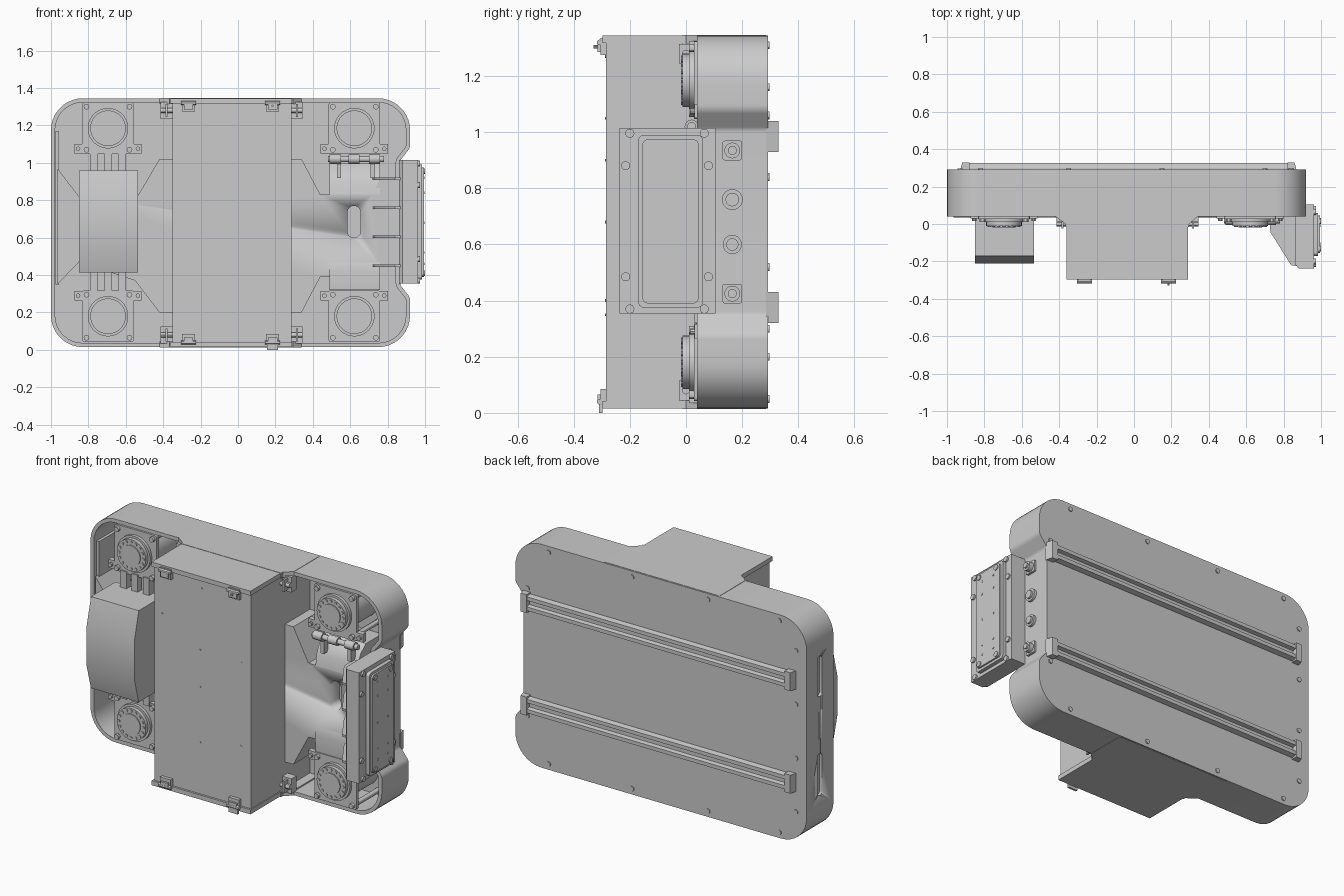
import bpy, bmesh, math
from mathutils import Vector, Matrix

if "Cube" in bpy.data.objects:
    bpy.data.objects.remove(bpy.data.objects["Cube"])

MID = 0.68  # mid height of the casing


def prism(bm, pts, a, b, axis):
    """Extrude a 2D outline along an axis: x->(y,z), y->(x,z), z->(x,y)."""
    def at(p, d):
        return {'x': (d, p[0], p[1]), 'y': (p[0], d, p[1]), 'z': (p[0], p[1], d)}[axis]
    lo = [bm.verts.new(at(p, a)) for p in pts]
    hi = [bm.verts.new(at(p, b)) for p in pts]
    bm.faces.new(lo)
    bm.faces.new(hi[::-1])
    n = len(pts)
    for i in range(n):
        bm.faces.new((lo[i], hi[i], hi[(i + 1) % n], lo[(i + 1) % n]))


def box(bm, x0, x1, y0, y1, z0, z1):
    prism(bm, [(x0, y0), (x1, y0), (x1, y1), (x0, y1)], z0, z1, 'z')


def cyl(bm, u, v, r, a, b, axis, seg=24):
    prism(bm, [(u + r * math.cos(2 * math.pi * i / seg), v + r * math.sin(2 * math.pi * i / seg))
               for i in range(seg)], a, b, axis)


def rounded(pts, seg=9):
    """Outline with filleted corners from (u, v, radius) points."""
    out, n = [], len(pts)
    for i, (u, v, r) in enumerate(pts):
        p = Vector((u, v))
        a = (Vector(pts[i - 1][:2]) - p).normalized()
        b = (Vector(pts[(i + 1) % n][:2]) - p).normalized()
        half = a.angle(b) / 2
        c = p + (a + b).normalized() * r / math.sin(half)
        s, e = p + a * r / math.tan(half) - c, p + b * r / math.tan(half) - c
        a0 = math.atan2(s.y, s.x)
        da = (math.atan2(e.y, e.x) - a0 + math.pi) % (2 * math.pi) - math.pi
        out += [c + r * Vector((math.cos(a0 + da * k / seg), math.sin(a0 + da * k / seg)))
                for k in range(seg + 1)]
    return out


def rrect(u0, u1, v0, v1, r, seg=6):
    return rounded([(u0, v0, r), (u1, v0, r), (u1, v1, r), (u0, v1, r)], seg)


def inset(pts, d):
    """Move a counter-clockwise outline inward."""
    out, n = [], len(pts)
    for i, p in enumerate(pts):
        t = (pts[(i + 1) % n] - pts[i - 1]).normalized()
        out.append(p + Vector((-t.y, t.x)) * d)
    return out


def finish(name, bm):
    bmesh.ops.recalc_face_normals(bm, faces=bm.faces)
    me = bpy.data.meshes.new(name)
    bm.to_mesh(me)
    bm.free()
    ob = bpy.data.objects.new(name, me)
    bpy.context.collection.objects.link(ob)
    bpy.ops.object.select_all(action='DESELECT')
    ob.select_set(True)
    bpy.context.view_layer.objects.active = ob
    bpy.ops.object.shade_smooth_by_angle(angle=math.radians(30))
    return ob


def cut(ob, cutter):
    cutter.hide_render = True
    m = ob.modifiers.new("cut", 'BOOLEAN')
    m.object, m.operation, m.solver = cutter, 'DIFFERENCE', 'EXACT'
    bpy.context.view_layer.objects.active = ob
    bpy.ops.object.modifier_apply(modifier=m.name)
    bpy.data.objects.remove(cutter)


# casing: open-fronted tray with rounded corners and a notched right side
outline = rounded([(-1, .015, .17), (.92, .015, .17), (.92, .28, .05), (.865, .35, .03),
                   (.865, 1.01, .03), (.92, 1.08, .05), (.92, 1.345, .17), (-1, 1.345, .17)])
inner = inset(outline, .022)
bm = bmesh.new()
loops = [[bm.verts.new((p.x, y, p.y)) for p in pts]
         for pts, y in ((outline, .292), (outline, .04), (inner, .04), (inner, .27))]
for A, B in zip(loops, loops[1:]):
    for i in range(len(A)):
        j = (i + 1) % len(A)
        bm.faces.new((A[i], B[i], B[j], A[j]))
bm.faces.new(loops[0])
bm.faces.new(loops[3])
casing = finish("casing", bm)
bm = bmesh.new()
for z0, z1 in ((.27, .52), (.86, 1.1)):
    prism(bm, rrect(.15, .19, z0, z1, .018), -1.1, -.985, 'x')
cut(casing, finish("side_slot_cutter", bm))

# back rails: two channels with end caps
bm = bmesh.new()
for z in (.375, .985):
    box(bm, -.9, .85, .285, .303, z - .045, z + .045)
    for s in (-1, 1):
        c = z + s * .03
        prism(bm, [(.30, c - .017), (.30, c + .017), (.326, c + .011), (.326, c - .011)], -.9, .84, 'x')
    for x0, x1, s in ((-.93, -.88, 1), (.82, .87, -1)):
        prism(bm, [(x0, .285), (x1, .285), (x1 - (.012 if s < 0 else 0), .33), (x0 + (.012 if s > 0 else 0), .33)],
              z - .055, z + .055, 'z')
finish("back_rails", bm)

# back cover screws
bm = bmesh.new()
for x, z in ((-.93, .2), (-.93, .52), (-.93, .84), (-.82, .05), (-.35, .05), (.15, .05), (.7, .05), (.84, .3)):
    for zz in (z, 2 * MID - z):
        cyl(bm, x, zz, .014, .285, .298, 'y', 12)
finish("back_screws", bm)

# chassis frame inside the casing
bm = bmesh.new()
prism(bm, [(-.965, .35), (-.85, .47), (-.55, .37), (-.42, .2), (.34, .2), (.44, .39), (.72, .39), (.76, .45),
           (.86, .45), (.86, .92), (.76, .92), (.72, .83), (.44, .83), (.34, 1.02), (-.42, 1.02), (-.55, .8),
           (-.85, .82), (-.965, .97)], .035, .275, 'y')
chassis = finish("chassis_frame", bm)
bm = bmesh.new()
prism(bm, rrect(.585, .655, .6, .77, .034), -.02, .12, 'y')
cut(chassis, finish("slot_cutter", bm))
bm = bmesh.new()
box(bm, -.975, -.958, .06, .28, .35, 1.17)
finish("inner_side_plate", bm)

# central cabinet with wide end caps and lids
bm = bmesh.new()
box(bm, -.35, .285, -.285, .28, .03, 1.33)
finish("central_cabinet", bm)
bm = bmesh.new()
for z0, z1 in ((.013, .045), (1.315, 1.347)):
    prism(bm, [(-.42, .285), (-.42, .04), (-.365, 0), (-.365, -.015), (.295, -.015), (.295, 0), (.34, .04),
               (.34, .285)], z0, z1, 'z')
    box(bm, -.362, .29, -.297, -.012, z0 + .003, z1 - .002)
finish("cabinet_lids", bm)

# cabinet latches and corner brackets
bm = bmesh.new()
for x in (-.265, .185):
    for z, s in ((1.305, 1), (.055, -1)):
        box(bm, x - .035, x + .035, -.305, -.284, z - .03, z + .03)
        box(bm, x - .025, x + .025, -.316, -.3, z - .02, z + .01)
        cyl(bm, -.308, z + s * .015, .01, x - .04, x + .04, 'x', 12)
box(bm, .155, .215, -.31, -.297, 0, .05)
cyl(bm, .185, 1.305, .006, -.33, -.3, 'y', 8)
finish("cabinet_latches", bm)
bm = bmesh.new()
for x0, x1 in ((-.415, -.35), (.285, .345)):
    for z in (1.28, .08):
        box(bm, x0, x1, .01, .06, z - .045, z + .045)
        xm = (x0 + x1) / 2
        box(bm, xm - .006, xm + .006, -.025, .03, z - .035, z + .035)
        cyl(bm, 0, z, .014, x0, x1, 'x', 12)
finish("corner_brackets", bm)

# cabinet front rivets
bm = bmesh.new()
for x, z in ((-.04, 1.27), (-.3, 1.05), (-.05, .9), (-.05, .68), (-.05, .35), (.22, .9), (.22, .4)):
    cyl(bm, x, z, .005, -.288, -.28, 'y', 8)
finish("cabinet_rivets", bm)

# four drive units: plate, standoffs, body and bolted disc
for cx, side in ((-.695, "left"), (.622, "right")):
    for cz, level in ((.18, "lower"), (1.185, "upper")):
        bm = bmesh.new()
        s = 1 if cz < MID else -1
        prism(bm, rrect(cx - .138, cx + .138, cz - .138, cz + .138, .012, 3), .028, .05, 'y')
        cyl(bm, cx, cz, .115, .045, .272, 'y', 32)
        cyl(bm, cx, cz, .108, .01, .03, 'y', 40)
        cyl(bm, cx, cz, .095, -.012, .015, 'y', 40)
        cyl(bm, cx, cz, .062, -.018, 0, 'y', 32)
        for k in range(16):
            a = 2 * math.pi * k / 16
            cyl(bm, cx + .08 * math.cos(a), cz + .08 * math.sin(a), .008, -.017, 0, 'y', 8)
        for dx in (-.115, .115):
            for dz in (-.115, .115):
                cyl(bm, cx + dx, cz + dz, .015, .01, .272, 'y', 12)
        box(bm, cx - .18, cx + .18, .03, .06, cz + s * .11 - .025, cz + s * .11 + .025)
        for dx in (-.16, .16):
            cyl(bm, cx + dx, cz + s * .11, .012, .015, .035, 'y', 10)
        finish(f"drive_unit_{level}_{side}", bm)

# left cover with chamfered front, on twin bars
bm = bmesh.new()
prism(bm, [(.06, .415), (-.17, .415), (-.21, .56), (-.21, .80), (-.17, .96), (.06, .96)], -.85, -.535, 'x')
finish("left_cover", bm)
bm = bmesh.new()
for x in (-.77, -.695, -.62):
    box(bm, x - .02, x + .02, .02, .06, .3, 1.06)
finish("left_bars", bm)

# right curved covers and hinge rod
bm = bmesh.new()
prism(bm, [(.27, 1.0), (.12, 1.0), (.07, .96), (.04, .90), (.03, .83), (.27, .83)], .49, .76, 'x')
prism(bm, [(.27, .54), (.08, .54), (.04, .49), (.025, .42), (.03, .32), (.27, .32)], .49, .76, 'x')
finish("right_covers", bm)
bm = bmesh.new()
cyl(bm, .02, 1.02, .016, .48, .78, 'x', 16)
for x in (.52, .62, .73):
    cyl(bm, .02, 1.02, .025, x - .03, x + .03, 'x', 16)
for x in (.54, .72):
    box(bm, x - .012, x + .012, .02, .06, .92, 1.02)
finish("hinge_rod", bm)

# side connection panel on gusset plates
bm = bmesh.new()
prism(bm, [(.862, .105), (.862, -.215), (.88, -.237), (.962, -.237), (.962, .105)], .355, 1.015, 'z')
finish("side_panel", bm)
bm = bmesh.new()
for z in (.45, .605, .76, .915):
    prism(bm, [(.72, .05), (.73, -.045), (.84, -.22), (.87, -.225), (.87, .05)], z - .006, z + .006, 'z')
finish("panel_gussets", bm)
bm = bmesh.new()
prism(bm, rrect(-.17, .06, .375, .99, .02), .96, .985, 'x')
prism(bm, rrect(-.155, .045, .39, .975, .02), .98, .995, 'x')
finish("panel_cover", bm)
bm = bmesh.new()
for y, z in ((-.2, .37), (.065, .37), (-.215, .485), (.08, .485)):
    for zz in (z, 2 * .683 - z):
        cyl(bm, y, zz, .016, .955, .972, 'x', 14)
for y in (-.13, .015):
    for z in (.41, .955):
        cyl(bm, y, z, .016, .99, 1.0, 'x', 14)
for y in (-.105, -.01):
    for z in (.46, .52, .68, .84, .92):
        cyl(bm, y, z, .006, .99, .998, 'x', 8)
finish("panel_bolts", bm)

# connectors beside the panel
bm = bmesh.new()
for z in (.425, .935):
    prism(bm, rrect(.13, .2, z - .035, z + .035, .008, 3), .86, .878, 'x')
    cyl(bm, .165, z, .028, .87, .905, 'x')
    cyl(bm, .165, z, .016, .9, .915, 'x')
for z, r in ((.6, .034), (.76, .037)):
    cyl(bm, .165, z, r, .86, .88, 'x', 28)
    cyl(bm, .165, z, r * .65, .875, .892, 'x')
finish("connectors", bm)
